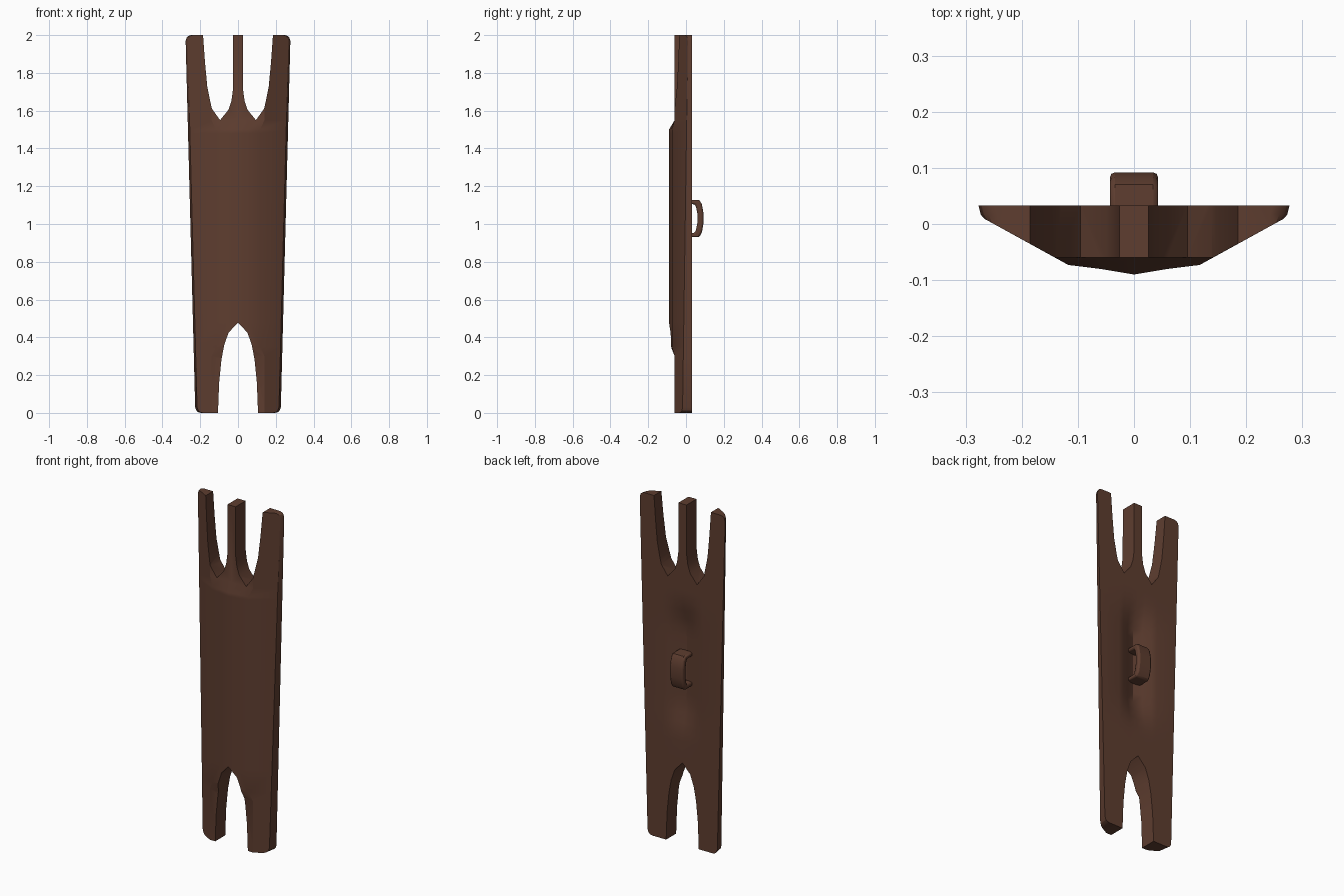
import bpy, bmesh, math
from mathutils import Vector

cube = bpy.data.objects.get("Cube")
if cube:
    bpy.data.objects.remove(cube)

brown = bpy.data.materials.new("dark brown wood")
brown.use_nodes = True
colour = (0.112, 0.047, 0.029, 1)
brown.diffuse_color = colour
brown.node_tree.nodes["Principled BSDF"].inputs["Base Color"].default_value = colour

BACK = 0.033


def make_object(name, bm):
    bmesh.ops.recalc_face_normals(bm, faces=bm.faces)
    mesh = bpy.data.meshes.new(name)
    bm.to_mesh(mesh)
    bm.free()
    obj = bpy.data.objects.new(name, mesh)
    bpy.context.collection.objects.link(obj)
    mesh.materials.append(brown)
    return obj


def smooth(obj, angle):
    bpy.ops.object.select_all(action="DESELECT")
    obj.select_set(True)
    bpy.context.view_layer.objects.active = obj
    bpy.ops.object.shade_smooth_by_angle(angle=math.radians(angle))


def prism(name, outline, depth):
    """Extrude an x-z outline through the board along y."""
    bm = bmesh.new()
    face = bm.faces.new([bm.verts.new((x, -depth, z)) for x, z in outline])
    new = bmesh.ops.extrude_face_region(bm, geom=[face])["geom"]
    verts = [v for v in new if isinstance(v, bmesh.types.BMVert)]
    bmesh.ops.translate(bm, verts=verts, vec=(0, 2 * depth, 0))
    return make_object(name, bm)


def half_width(z):
    """Tapered side with rounded corners at both ends."""
    w = 0.226 + 0.026 * z
    r = 0.03
    d = min(z, 2 - z)
    if d < r:
        w -= r - math.sqrt(max(0, r * r - (r - d) ** 2))
    return w


def groove(z):
    """Depth of the hand hollow in the back."""
    t = max(0, 1 - max(0, abs(z - 1.04) - 0.2) / 0.22)
    return 0.04 * t * t * (3 - 2 * t)


def section(z, raised):
    """Closed cross-section: front from -x to +x, then the back."""
    w = half_width(z)
    edge = w - 0.01
    slope = lambda x: -0.073 + 0.55 * (x - 0.117)
    if raised:
        half = [(0, -0.09), (0.06, -0.08), (0.117, -0.073)]
    else:
        half = [(0, -0.06), (0.06, -0.06), (0.14, -0.06)]
    half += [(edge, slope(edge)), (w, BACK - 0.012), (w, BACK)]
    half[-2] = (w - 0.004, BACK - 0.016)
    front = [(-x, y) for x, y in reversed(half[1:])] + half
    g = groove(z)
    hollow = [(0.13, 0), (0.095, 0.15), (0.05, 0.65), (0, 1),
              (-0.05, 0.65), (-0.095, 0.15), (-0.13, 0)]
    return front + [(x, BACK - g * f) for x, f in hollow]


# Board lofted upward through its cross-sections
rows = [(z, False) for z in (0, 0.004, 0.012, 0.03, 0.3)]
rows += [(0.35, True), (0.48, True)]
rows += [(0.6 + 0.055 * i, True) for i in range(17)]
rows += [(1.5, True), (1.55, False)]
rows += [(z, False) for z in (1.97, 1.988, 1.996, 2)]
bm = bmesh.new()
rings = [[bm.verts.new((x, y, z)) for x, y in section(z, up)] for z, up in rows]
for low, high in zip(rings, rings[1:]):
    for i in range(len(low)):
        j = (i + 1) % len(low)
        bm.faces.new((low[i], low[j], high[j], high[i]))
bm.faces.new(rings[0])
bm.faces.new(rings[-1])
board = make_object("board", bm)

# Notches: two between the top prongs, one arch between the feet
top_notch = [(0.186, 2.1), (0.185, 2), (0.175, 1.86), (0.163, 1.73), (0.146, 1.645),
             (0.138, 1.61), (0.095, 1.55), (0.05, 1.605), (0.035, 1.65),
             (0.027, 1.71), (0.026, 2.1)]
arch = [(0.107, -0.1), (0.106, 0), (0.1, 0.16), (0.088, 0.28), (0.073, 0.36), (0.05, 0.425)]
cutters = [
    prism("left_top_notch_cutter", top_notch, 0.3),
    prism("right_top_notch_cutter", [(-x, z) for x, z in top_notch], 0.3),
    prism("foot_arch_cutter", arch + [(0, 0.478)] + [(-x, z) for x, z in reversed(arch)], 0.3),
]
bpy.context.view_layer.objects.active = board
for cutter in cutters:
    mod = board.modifiers.new("notch", "BOOLEAN")
    mod.operation = "DIFFERENCE"
    mod.solver = "EXACT"
    mod.object = cutter
    bpy.ops.object.modifier_apply(modifier=mod.name)
for cutter in cutters:
    bpy.data.objects.remove(cutter)
smooth(board, 28)

# Grip: flat strap bent into a loop behind the board
outer = [(-0.01, 0.93), (0.07, 0.93), (0.084, 0.955), (0.092, 1.0),
         (0.092, 1.06), (0.084, 1.105), (0.07, 1.127), (-0.01, 1.127)]
inner = [(-0.01, 0.952), (0.045, 0.952), (0.053, 0.97), (0.06, 1.005),
         (0.06, 1.055), (0.053, 1.09), (0.045, 1.105), (-0.01, 1.105)]
bm = bmesh.new()
loops = [[bm.verts.new((x, y, z)) for y, z in path]
         for x, path in ((-0.043, outer), (0.043, outer), (0.043, inner), (-0.043, inner))]
for k in range(4):
    a, b = loops[k], loops[(k + 1) % 4]
    for i in range(len(a) - 1):
        bm.faces.new((a[i], a[i + 1], b[i + 1], b[i]))
for end in (0, -1):
    bm.faces.new([loop[end] for loop in loops])
grip = make_object("grip", bm)
bevel = grip.modifiers.new("rounded edges", "BEVEL")
bevel.width = 0.009
bevel.segments = 2
bevel.limit_method = "ANGLE"
bevel.angle_limit = math.radians(60)
smooth(grip, 40)
